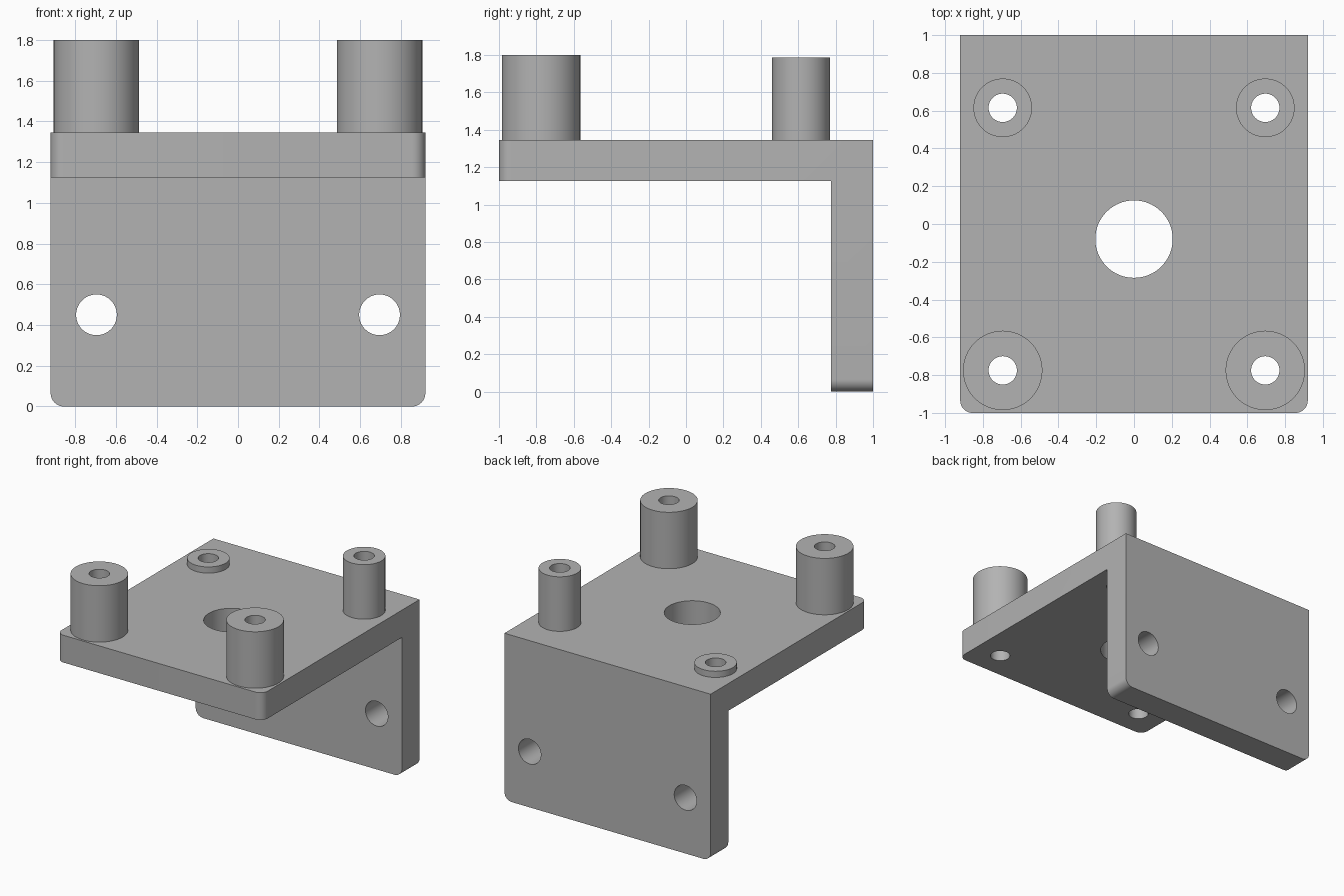
import bpy, bmesh, math
from mathutils import Vector, Matrix

default = bpy.data.objects.get("Cube")
if default:
    bpy.data.objects.remove(default, do_unlink=True)

grey = bpy.data.materials.new("plain_grey")
grey.use_nodes = True
grey.diffuse_color = (0.45, 0.45, 0.45, 1)
grey.node_tree.nodes["Principled BSDF"].inputs["Base Color"].default_value = grey.diffuse_color

HALF_W, HALF_D = 0.92, 1.0
TOP, UNDER, WALL_Y = 1.345, 1.125, 0.775
CORNER_R, BORE_R = 0.065, 0.075
POST_X, FRONT_Y, BACK_Y = 0.695, -0.775, 0.615
SIDES = 64


def make_object(name, bm):
    mesh = bpy.data.meshes.new(name)
    bm.to_mesh(mesh)
    bm.free()
    mesh.materials.append(grey)
    obj = bpy.data.objects.new(name, mesh)
    bpy.context.collection.objects.link(obj)
    return obj


def smooth(obj):
    bpy.ops.object.select_all(action="DESELECT")
    obj.select_set(True)
    bpy.context.view_layer.objects.active = obj
    bpy.ops.object.shade_smooth_by_angle(angle=math.radians(30))


def drill(target, centre, radius, along_y=False):
    """Cut a round through hole, then discard the cutter."""
    bm = bmesh.new()
    turn = Matrix.Rotation(math.pi / 2, 4, "X") if along_y else Matrix()
    bmesh.ops.create_cone(bm, cap_ends=True, segments=SIDES, radius1=radius, radius2=radius,
                          depth=0.5, matrix=Matrix.Translation(centre) @ turn)
    cutter = make_object("hole_cutter", bm)
    cutter.hide_render = True
    cut = target.modifiers.new("hole", "BOOLEAN")
    cut.operation, cut.solver, cut.object = "DIFFERENCE", "EXACT", cutter
    bpy.context.view_layer.objects.active = target
    bpy.ops.object.modifier_apply(modifier=cut.name)
    bpy.data.objects.remove(cutter, do_unlink=True)


def tube(name, x, y, radius, top):
    """Hollow round post standing on the plate."""
    bm = bmesh.new()
    profile = [(radius, TOP), (radius, top), (BORE_R, top), (BORE_R, TOP)]
    verts = [bm.verts.new((r, 0, z)) for r, z in profile]
    edges = [bm.edges.new(pair) for pair in zip(verts, verts[1:])]
    bmesh.ops.spin(bm, geom=verts + edges, cent=(0, 0, 0), axis=(0, 0, 1),
                   angle=2 * math.pi, steps=SIDES, use_duplicate=False)
    bmesh.ops.remove_doubles(bm, verts=bm.verts, dist=0.0001)
    bm.normal_update()
    if any(f.normal.z < -0.5 for f in bm.faces):
        bmesh.ops.reverse_faces(bm, faces=bm.faces)
    bmesh.ops.translate(bm, verts=bm.verts, vec=(x, y, 0))
    smooth(make_object(name, bm))


# L-shaped bracket: side profile extruded across the width
bm = bmesh.new()
outline = [(-HALF_D, UNDER), (WALL_Y, UNDER), (WALL_Y, 0), (HALF_D, 0),
           (HALF_D, TOP), (-HALF_D, TOP)]
side = bm.faces.new([bm.verts.new((-HALF_W, y, z)) for y, z in outline])
moved = bmesh.ops.extrude_face_region(bm, geom=[side])["geom"]
bmesh.ops.translate(bm, vec=(2 * HALF_W, 0, 0),
                    verts=[v for v in moved if isinstance(v, bmesh.types.BMVert)])
bmesh.ops.recalc_face_normals(bm, faces=bm.faces)

# Rounded corners at the plate front and the wall foot
round_edges = [e for e in bm.edges
               if abs(e.verts[0].co.x - e.verts[1].co.x) < 0.001
               and (all(v.co.y < -0.99 for v in e.verts) or all(v.co.z < 0.01 for v in e.verts))]
bmesh.ops.bevel(bm, geom=round_edges, offset=CORNER_R, offset_type="OFFSET",
                segments=10, profile=0.5, affect="EDGES")
bracket = make_object("angle_bracket", bm)

# Holes through the plate and the wall
drill(bracket, Vector((0, -0.08, TOP - 0.1)), 0.205)
for x in (-POST_X, POST_X):
    for y in (FRONT_Y, BACK_Y):
        drill(bracket, Vector((x, y, TOP - 0.1)), BORE_R)
    drill(bracket, Vector((x, 0.9, 0.45)), 0.1, along_y=True)
smooth(bracket)

# Standoff posts and the low boss
tube("front_right_post", -POST_X, FRONT_Y, 0.21, 1.8)
tube("front_left_post", POST_X, FRONT_Y, 0.21, 1.8)
tube("back_left_post", POST_X, BACK_Y, 0.155, 1.785)
tube("back_right_low_boss", -POST_X, BACK_Y, 0.155, 1.395)
